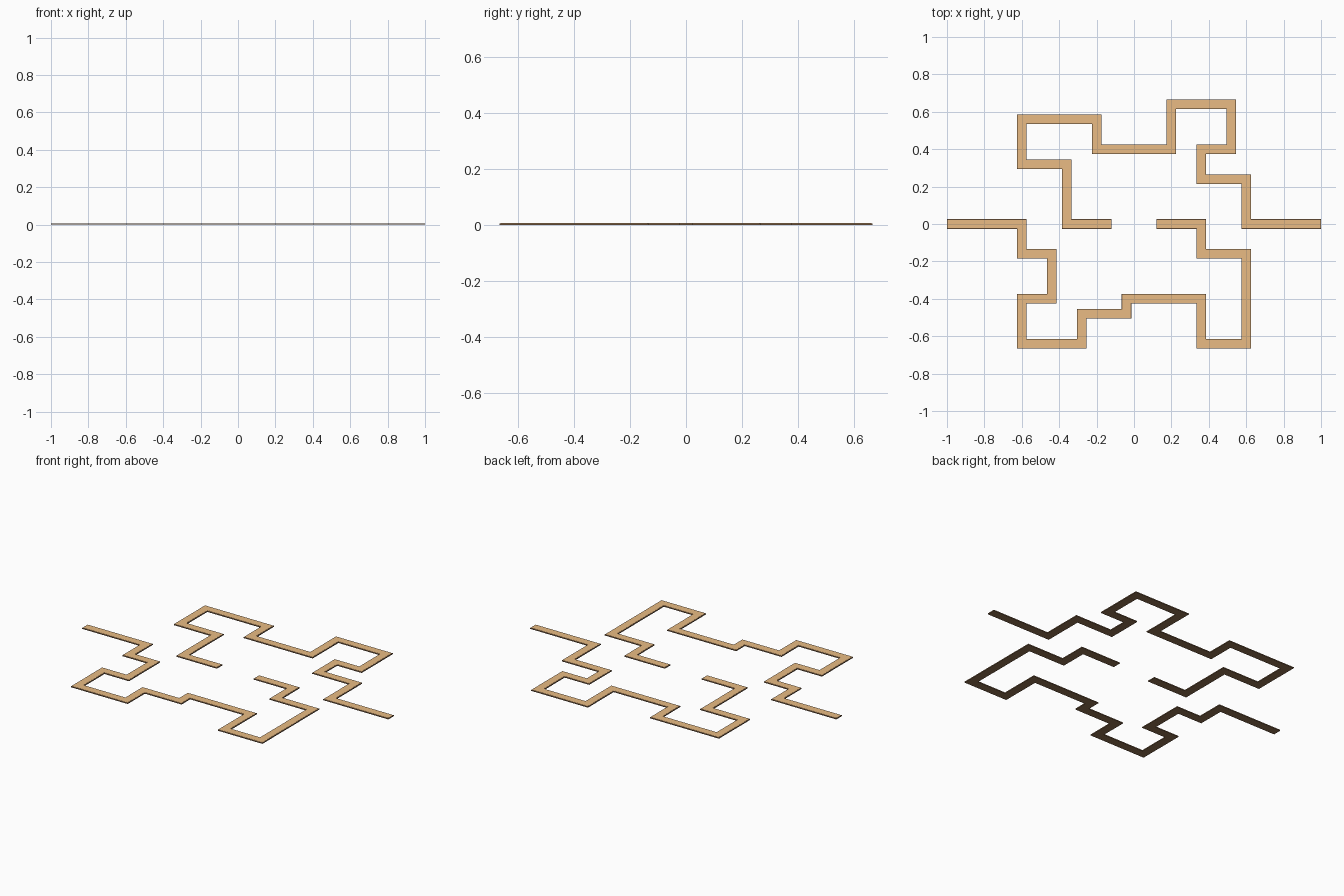
import bpy, bmesh
from mathutils import Vector

if "Cube" in bpy.data.objects:
    bpy.data.objects.remove(bpy.data.objects["Cube"])

UNIT = 0.04      # layout grid step


def make_material(name, color):
    mat = bpy.data.materials.new(name)
    mat.diffuse_color = (*color, 1)
    mat.use_nodes = True
    mat.node_tree.nodes["Principled BSDF"].inputs["Base Color"].default_value = mat.diffuse_color
    return mat


tan = make_material("tan", (0.82, 0.50, 0.23))
dark = make_material("dark_brown", (0.28, 0.16, 0.08))


def make_strip(name, start, moves, half, z0, z1, inset, mat):
    """Flat mitred strip; moves alternate between x and y, in grid steps."""
    pts = [Vector(start) * UNIT]
    for i, m in enumerate(moves):
        step = Vector((m, 0)) if i % 2 == 0 else Vector((0, m))
        pts.append(pts[-1] + step * UNIT)
    dirs = [(b - a).normalized() for a, b in zip(pts, pts[1:])]
    pts[0] += dirs[0] * inset
    pts[-1] -= dirs[-1] * inset
    normals = [Vector((-d.y, d.x)) for d in dirs]
    # right-angle mitre at corners, square cut at ends
    offsets = [normals[0]] + [a + b for a, b in zip(normals, normals[1:])] + [normals[-1]]

    bm = bmesh.new()
    rows = [[bm.verts.new((*(p + o * half * s), z0)) for s in (1, -1)]
            for p, o in zip(pts, offsets)]
    for (a, b), (c, d) in zip(rows, rows[1:]):
        bm.faces.new((a, b, d, c))

    # give the strip its thickness
    ext = bmesh.ops.extrude_face_region(bm, geom=bm.faces[:])
    top = [g for g in ext["geom"] if isinstance(g, bmesh.types.BMVert)]
    bmesh.ops.translate(bm, verts=top, vec=(0, 0, z1 - z0))
    bmesh.ops.recalc_face_normals(bm, faces=bm.faces[:])

    mesh = bpy.data.meshes.new(name)
    bm.to_mesh(mesh)
    bm.free()
    mesh.materials.append(mat)
    bpy.context.collection.objects.link(bpy.data.objects.new(name, mesh))


# two meanders, each running from an outer tip to an inner end
paths = {
    "back": ((25, 0), [-10, 6, -6, 4, 4, 6, -8, -6, -10, 4, -10, -6, 6, -8, 6]),
    "front": ((-25, 0), [10, -4, 4, -6, -4, -6, 8, 4, 6, 2, 10, -6, 6, 12, -6, 4, -6]),
}
for side, (start, moves) in paths.items():
    # dark backing with a slightly narrower tan face on top
    make_strip(side + "_strip_backing", start, moves, 0.0255, 0.0, 0.0055, 0.0, dark)
    make_strip(side + "_strip_face", start, moves, 0.0225, 0.0055, 0.0065, 0.003, tan)
